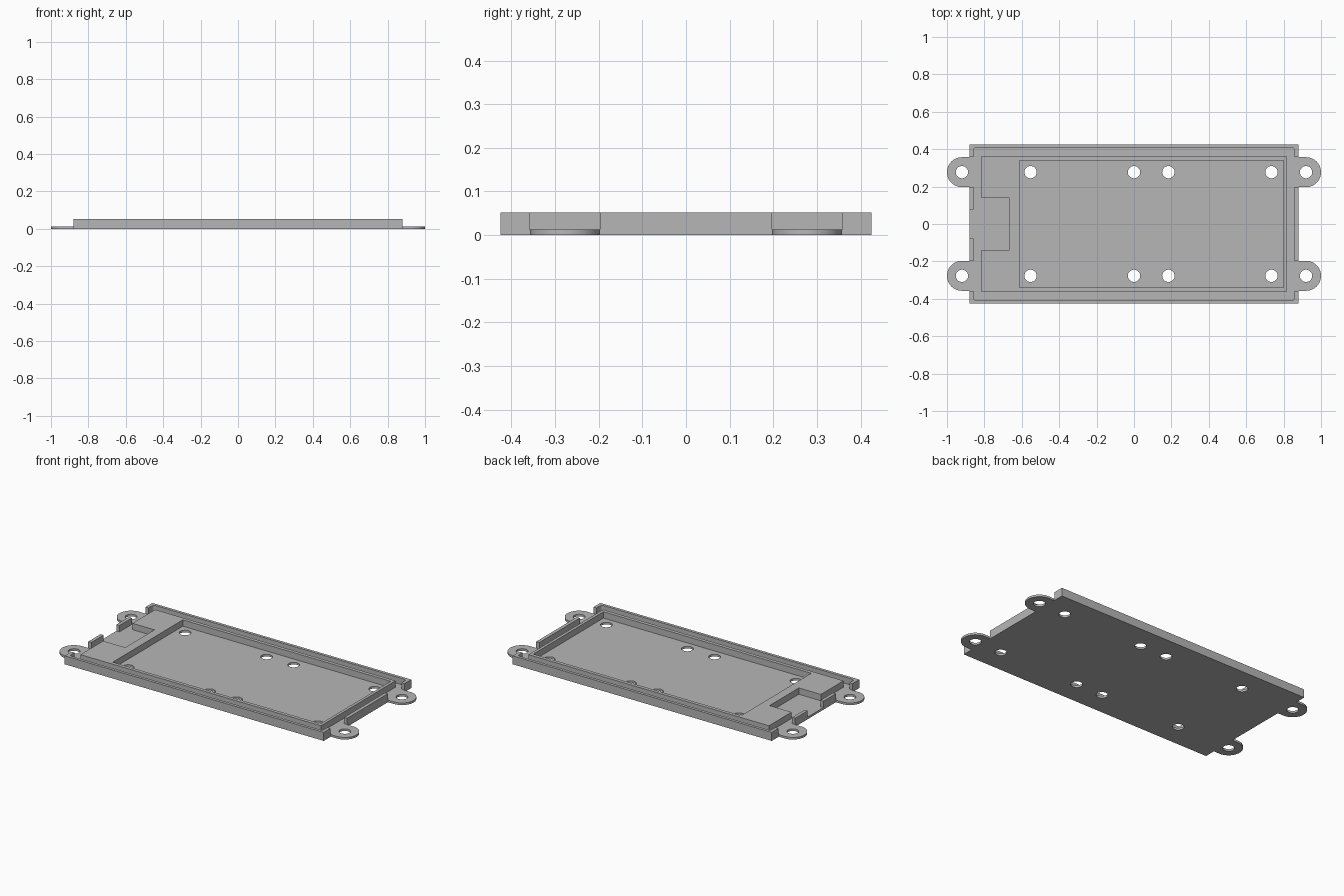
import bpy, bmesh, math

cube = bpy.data.objects.get("Cube")
if cube:
    bpy.data.objects.remove(cube, do_unlink=True)

FLOOR, TOP, OVER = 0.013, 0.052, 0.07

grey = bpy.data.materials.new("plain grey")
grey.use_nodes = True
colour = (0.47, 0.47, 0.47, 1)
grey.diffuse_color = colour
grey.node_tree.nodes["Principled BSDF"].inputs["Base Color"].default_value = colour


def prism(name, outline, z0, z1):
    """Extrude a counter-clockwise outline from z0 to z1."""
    bm = bmesh.new()
    face = bm.faces.new([bm.verts.new((x, y, z0)) for x, y in outline])
    grown = bmesh.ops.extrude_face_region(bm, geom=[face])["geom"]
    verts = [v for v in grown if isinstance(v, bmesh.types.BMVert)]
    bmesh.ops.translate(bm, verts=verts, vec=(0, 0, z1 - z0))
    bmesh.ops.recalc_face_normals(bm, faces=bm.faces)
    mesh = bpy.data.meshes.new(name)
    bm.to_mesh(mesh)
    bm.free()
    mesh.materials.append(grey)
    obj = bpy.data.objects.new(name, mesh)
    bpy.context.collection.objects.link(obj)
    return obj


def rect(x0, x1, y0, y1):
    return [(x0, y0), (x1, y0), (x1, y1), (x0, y1)]


def arc(cx, cy, r, start, end, steps):
    angles = [math.radians(start + (end - start) * i / steps) for i in range(steps + 1)]
    return [(cx + r * math.cos(a), cy + r * math.sin(a)) for a in angles]


def circle(cx, cy, r):
    return arc(cx, cy, r, 0, 360, 48)[:-1]


def rounded_rect(w, h, r):
    points = []
    for k, (sx, sy) in enumerate([(1, 1), (-1, 1), (-1, -1), (1, -1)]):
        points += arc(sx * (w - r), sy * (h - r), r, k * 90, k * 90 + 90, 6)
    return points


def combine(target, tool, operation):
    """Apply a boolean and discard the tool."""
    tool.hide_render = True
    mod = target.modifiers.new("cut", "BOOLEAN")
    mod.operation, mod.solver, mod.object = operation, "EXACT", tool
    bpy.context.view_layer.objects.active = target
    bpy.ops.object.modifier_apply(modifier=mod.name)
    bpy.data.objects.remove(tool, do_unlink=True)


def cut(target, outline, z0):
    combine(target, prism("cutter", outline, z0, OVER), "DIFFERENCE")


# Tray with a thin outer wall
tray = prism("tray", rect(-0.88, 0.88, -0.425, 0.425), 0, TOP)
cut(tray, rounded_rect(0.859, 0.407, 0.015), FLOOR)

# Wall openings beside the tabs, and the middle opening at one end
for sx in (-1, 1):
    x0, x1 = sorted((sx * 0.84, sx * 0.9))
    for sy in (-1, 1):
        y0, y1 = sorted((sy * 0.197, sy * 0.359))
        cut(tray, rect(x0, x1, y0, y1), FLOOR)
cut(tray, rect(-0.9, -0.84, -0.077, 0.077), FLOOR)

# Raised inner frame with a pocket and an end notch
frame = prism("inner_frame", rect(-0.817, 0.817, -0.362, 0.362), FLOOR / 2, TOP)
cut(frame, rect(-0.613, 0.799, -0.34, 0.34), -0.01)
cut(frame, rect(-0.83, -0.667, -0.142, 0.142), -0.01)
combine(tray, frame, "UNION")

# Rounded mounting tabs
for sx in (-1, 1):
    for sy in (-1, 1):
        cx, cy, r = 0.92, sy * 0.277, 0.08
        outline = [(0.85, cy - r)] + arc(cx, cy, r, -90, 90, 32) + [(0.85, cy + r)]
        tab = prism("mounting_tab", [(sx * x, y) for x, y in outline], 0, FLOOR)
        combine(tray, tab, "UNION")

# Screw holes through the tabs and the floor
for x in (-0.92, -0.553, 0, 0.184, 0.735, 0.92):
    for sy in (-1, 1):
        cut(tray, circle(x, sy * 0.277, 0.033), -0.02)

# Smooth the round edges only
bpy.ops.object.select_all(action="DESELECT")
tray.select_set(True)
bpy.context.view_layer.objects.active = tray
bpy.ops.object.shade_smooth_by_angle(angle=math.radians(30))
